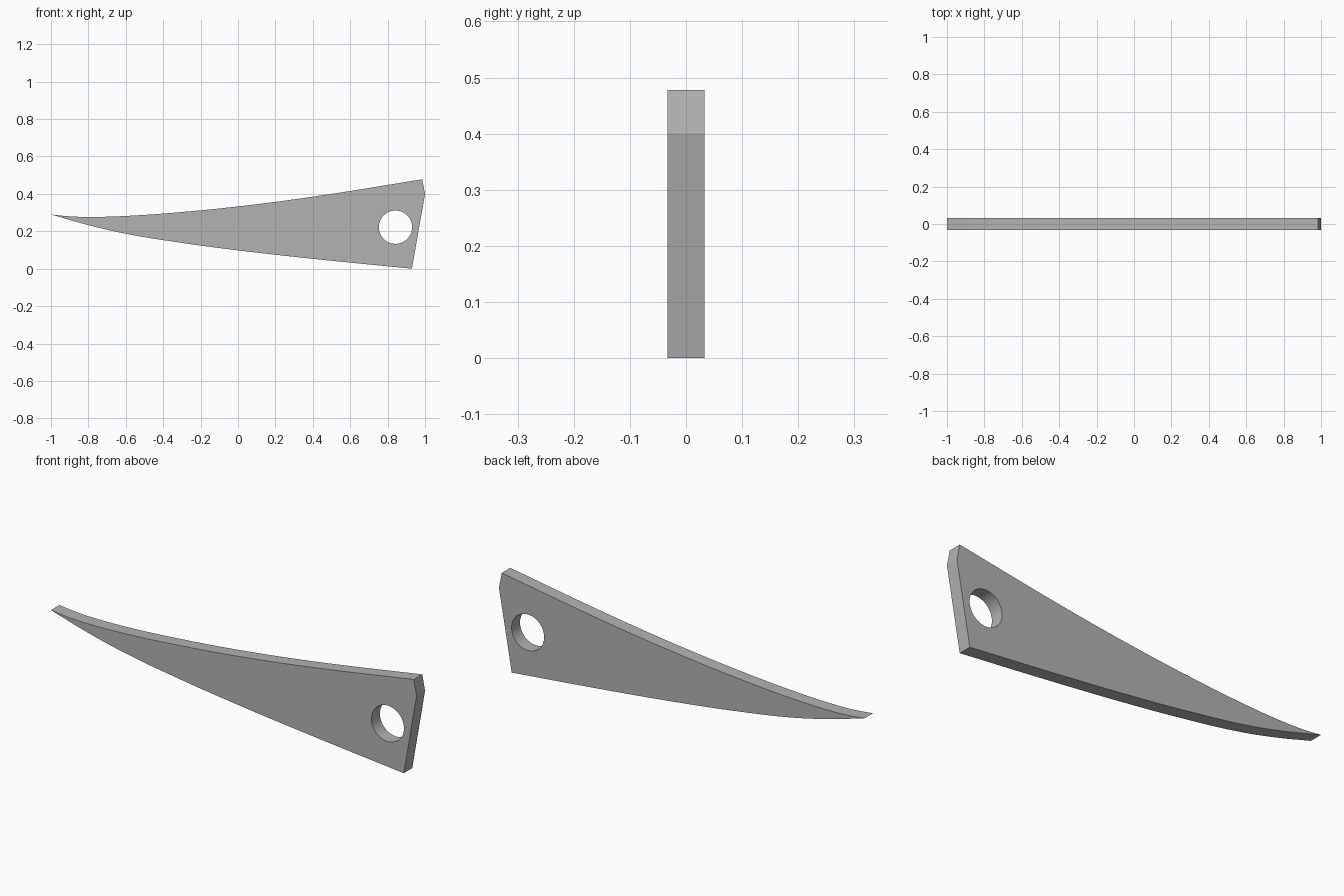
import bpy, bmesh, math

if "Cube" in bpy.data.objects:
    bpy.data.objects.remove(bpy.data.objects["Cube"], do_unlink=True)

HALF_THICKNESS = 0.033
HOLE_CENTRE, HOLE_RADIUS, HOLE_SIDES = (0.842, 0.222), 0.089, 64

# Outline in x and z: curved top edge, two-part butt end, curved lower edge
top_edge = [(-1, 0.29), (-0.9, 0.28), (-0.78, 0.277), (-0.6, 0.282), (-0.3, 0.303),
            (0, 0.333), (0.4, 0.385), (0.985, 0.478)]
butt_end = [(1, 0.4)]
lower_edge = [(0.93, 0), (0.4, 0.053), (0, 0.098), (-0.3, 0.138),
              (-0.6, 0.187), (-0.8, 0.233)]
outline = top_edge + butt_end + lower_edge
corners = {top_edge[0], top_edge[-1], butt_end[0], lower_edge[0]}

curve = bpy.data.curves.new("blade_profile", "CURVE")
curve.dimensions = "2D"
curve.fill_mode = "BOTH"
curve.extrude = HALF_THICKNESS
curve.resolution_u = 8

edge = curve.splines.new("BEZIER")
edge.bezier_points.add(len(outline) - 1)
for point, co in zip(edge.bezier_points, outline):
    point.co = (*co, 0)
    kind = "VECTOR" if co in corners else "AUTO"
    point.handle_left_type = point.handle_right_type = kind
edge.use_cyclic_u = True

# Round hole near the wide end
hole = curve.splines.new("POLY")
hole.points.add(HOLE_SIDES - 1)
for i, point in enumerate(hole.points):
    a = math.tau * i / HOLE_SIDES
    point.co = (HOLE_CENTRE[0] + HOLE_RADIUS * math.cos(a),
                HOLE_CENTRE[1] + HOLE_RADIUS * math.sin(a), 0, 1)
hole.use_cyclic_u = True

# Turn the profile into one upright welded mesh
blade = bpy.data.objects.new("blade", curve)
bpy.context.collection.objects.link(blade)
blade.rotation_euler.x = math.pi / 2
bpy.ops.object.select_all(action="DESELECT")
bpy.context.view_layer.objects.active = blade
blade.select_set(True)
bpy.ops.object.convert(target="MESH")
bpy.ops.object.transform_apply(location=False, rotation=True, scale=False)
blade = bpy.context.object
blade.name = "blade"
bm = bmesh.new()
bm.from_mesh(blade.data)
bmesh.ops.remove_doubles(bm, verts=bm.verts, dist=0.0001)
bmesh.ops.recalc_face_normals(bm, faces=bm.faces)
bm.to_mesh(blade.data)
bm.free()
bpy.ops.object.shade_smooth_by_angle(angle=math.radians(20))

# Plain grey material
grey = bpy.data.materials.new("plain_grey")
grey.use_nodes = True
colour = (0.45, 0.45, 0.45, 1)
grey.diffuse_color = colour
grey.node_tree.nodes["Principled BSDF"].inputs["Base Color"].default_value = colour
blade.data.materials.clear()
blade.data.materials.append(grey)
